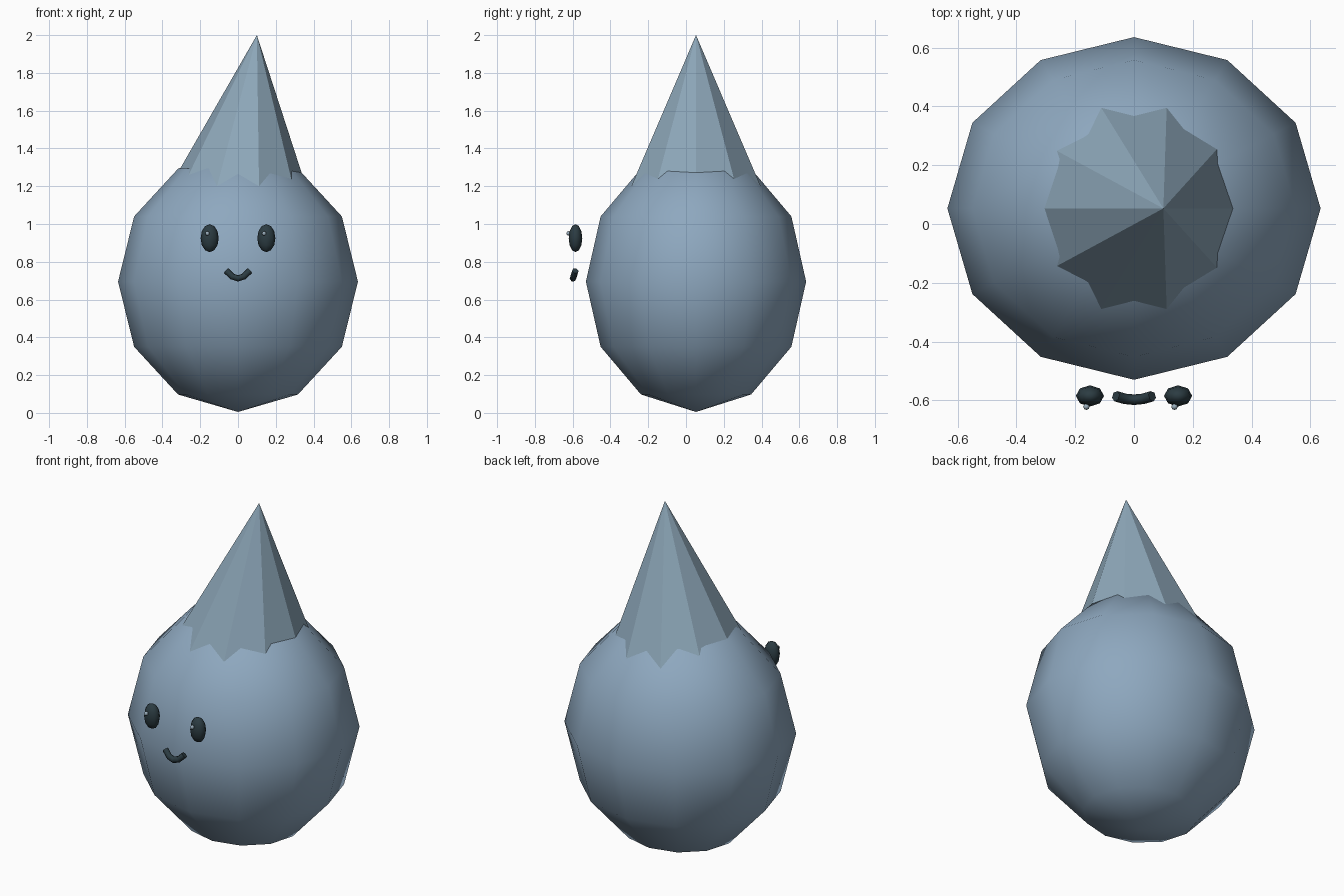
import bpy
import math

cube = bpy.data.objects.get("Cube")
if cube:
    bpy.data.objects.remove(cube, do_unlink=True)


def material(name, rgb):
    mat = bpy.data.materials.new(name)
    mat.use_nodes = True
    mat.diffuse_color = (*rgb, 1)
    mat.node_tree.nodes["Principled BSDF"].inputs["Base Color"].default_value = (*rgb, 1)
    return mat


blue = material("dusty blue", (0.27, 0.39, 0.52))
cap_blue = material("pale slate blue", (0.27, 0.39, 0.49))
dark = material("dark slate", (0.025, 0.045, 0.055))
shine = material("pale glint", (0.32, 0.42, 0.5))


def ball(name, center, radii, segments, rings, mat):
    bpy.ops.mesh.primitive_uv_sphere_add(segments=segments, ring_count=rings, radius=1, location=center)
    obj = bpy.context.object
    obj.name = name
    obj.scale = radii
    bpy.ops.object.transform_apply(location=False, rotation=False, scale=True)
    bpy.ops.object.shade_smooth()
    obj.data.materials.append(mat)
    return obj


# Faceted droplet body
MID_Y = 0.053
ball("body", (0, MID_Y, 0.695), (0.635, 0.583, 0.69), 12, 6, blue)

# Leaning pointed tip, sunk into the body
bpy.ops.mesh.primitive_cone_add(vertices=10, radius1=0.405, radius2=0, depth=0.9,
                                location=(0, MID_Y, 1.55), rotation=(0, 0, math.pi / 2))
tip = bpy.context.object
tip.name = "pointed_tip"
bpy.ops.object.transform_apply(location=True, rotation=True, scale=True)
for v in tip.data.vertices:
    v.co.x += 0.125 * (v.co.z - 1.2)
tip.data.materials.append(cap_blue)

# Eyes with a glint on the same side of each
for side, x in (("right", -0.15), ("left", 0.15)):
    ball(side + "_eye", (x, -0.585, 0.925), (0.048, 0.036, 0.074), 8, 6, dark)
    ball(side + "_eye_glint", (x - 0.012, -0.622, 0.95), (0.011, 0.011, 0.012), 8, 6, shine)

# Smile: a bent tube with flat ends
curve = bpy.data.curves.new("smile", "CURVE")
curve.dimensions = "3D"
curve.bevel_depth = 0.018
curve.bevel_resolution = 1
curve.use_fill_caps = True
spline = curve.splines.new("POLY")
spline.points.add(4)
for i, point in enumerate(spline.points):
    t = (i - 2) / 2
    point.co = (0.062 * t, -0.598 + 0.012 * t * t, 0.712 + 0.04 * t * t, 1)
curve.materials.append(dark)
smile = bpy.data.objects.new("smile", curve)
bpy.context.collection.objects.link(smile)
